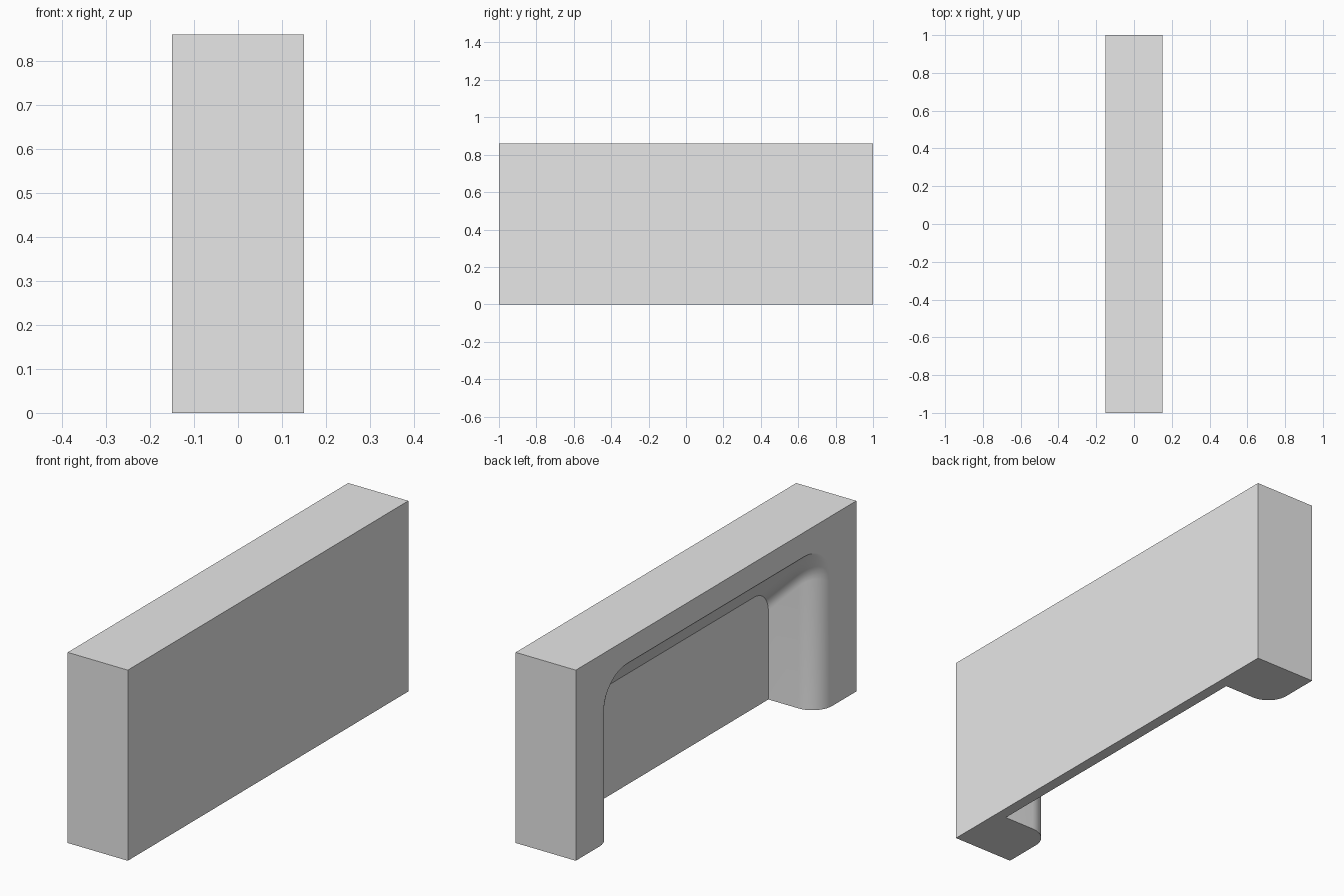
import bpy, bmesh, math

if "Cube" in bpy.data.objects:
    bpy.data.objects.remove(bpy.data.objects["Cube"])

HX, HY, H = 0.15, 1.0, 0.86      # block half thickness, half length, height
DEPTH, HALF_IN, FILLET = 0.25, 0.73, 0.10
TOP, CORNER_Y = 0.75, 0.63       # opening height at the face, corner arc centre
ARC, STEPS = 10, 10

grey = bpy.data.materials.new("light_grey")
grey.diffuse_color = (0.8, 0.8, 0.8, 1)
grey.use_nodes = True
grey.node_tree.nodes["Principled BSDF"].inputs["Base Color"].default_value = grey.diffuse_color

bm = bmesh.new()


def arch_ring(depth, half):
    """Arched opening outline at a given depth behind the left face."""
    r = half - CORNER_Y
    top = TOP - depth            # ceiling slopes down towards the back wall
    pts = [(-half, 0)]
    for i in range(ARC + 1):
        a = math.pi - i * math.pi / 2 / ARC
        pts.append((-CORNER_Y + r * math.cos(a), top - r + r * math.sin(a)))
    pts += [(-y, z) for y, z in reversed(pts)]
    return [bm.verts.new((-HX + depth, y, z)) for y, z in pts]


# Rounded leg edges first, then straight to the back wall
rings = []
for i in range(STEPS + 1):
    t = i * math.pi / 2 / STEPS
    rings.append(arch_ring(FILLET * (1 - math.cos(t)),
                           HALF_IN + FILLET * (1 - math.sin(t))))
rings.append(arch_ring(DEPTH, HALF_IN))

# Recess lining, smooth shaded
for a, b in zip(rings, rings[1:]):
    for i in range(len(a) - 1):
        bm.faces.new((a[i], a[i + 1], b[i + 1], b[i])).smooth = True
bm.faces.new(rings[-1])          # recess back wall

# Outer block corners: (x side, y side, z)
c = {(x, y, z): bm.verts.new((x * HX, y * HY, z * H))
     for x in (-1, 1) for y in (-1, 1) for z in (0, 1)}
for quad in (
    [(1, -1, 0), (1, 1, 0), (1, 1, 1), (1, -1, 1)],
    [(-1, -1, 1), (1, -1, 1), (1, 1, 1), (-1, 1, 1)],
    [(-1, -1, 0), (1, -1, 0), (1, -1, 1), (-1, -1, 1)],
    [(-1, 1, 0), (1, 1, 0), (1, 1, 1), (-1, 1, 1)],
):
    bm.faces.new([c[k] for k in quad])

# Left face around the opening
bm.faces.new([c[-1, -1, 0]] + rings[0] + [c[-1, 1, 0], c[-1, 1, 1], c[-1, -1, 1]])
# Underside with both legs and the thin rear strip
bm.faces.new([c[-1, -1, 0]] + [r[0] for r in rings] + [r[-1] for r in reversed(rings)]
             + [c[-1, 1, 0], c[1, 1, 0], c[1, -1, 0]])

bmesh.ops.recalc_face_normals(bm, faces=bm.faces)
mesh = bpy.data.meshes.new("recessed_surround")
bm.to_mesh(mesh)
bm.free()
mesh.materials.append(grey)
bpy.context.collection.objects.link(bpy.data.objects.new("recessed_surround", mesh))
